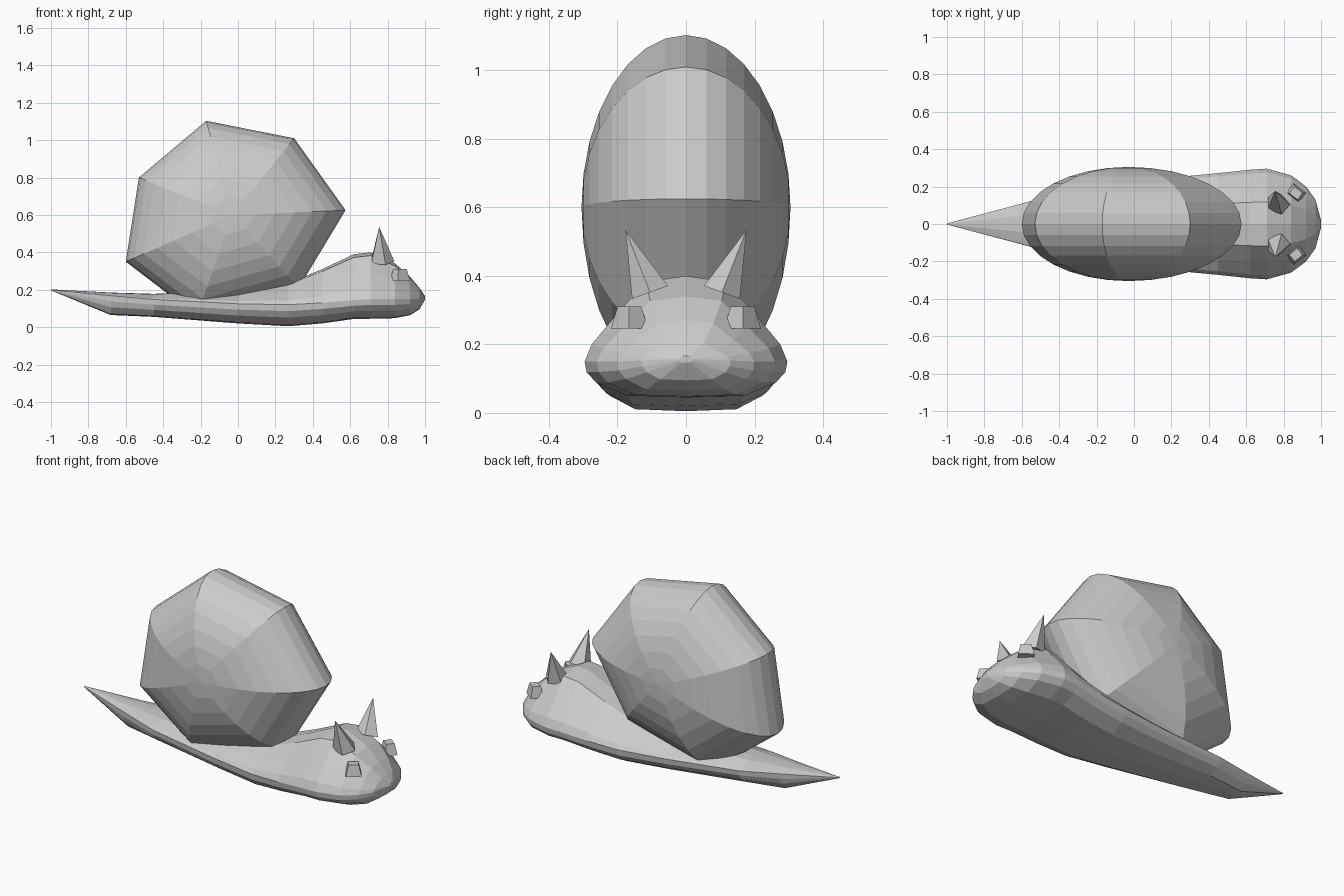
import bpy, bmesh, math
from mathutils import Vector, Matrix

if "Cube" in bpy.data.objects:
    bpy.data.objects.remove(bpy.data.objects["Cube"], do_unlink=True)

grey = bpy.data.materials.new("light_grey")
grey.use_nodes = True
COLOUR = (0.6, 0.6, 0.6, 1)
grey.diffuse_color = COLOUR
grey.node_tree.nodes["Principled BSDF"].inputs["Base Color"].default_value = COLOUR


def finish(name, bm):
    bmesh.ops.recalc_face_normals(bm, faces=bm.faces[:])
    mesh = bpy.data.meshes.new(name)
    bm.to_mesh(mesh)
    bm.free()
    mesh.materials.append(grey)
    ob = bpy.data.objects.new(name, mesh)
    bpy.context.collection.objects.link(ob)
    return ob


def loft(name, rings):
    """Skin a list of closed point rings and cap both ends."""
    bm = bmesh.new()
    rows = [[bm.verts.new(p) for p in ring] for ring in rings]
    n = len(rows[0])
    for a, b in zip(rows, rows[1:]):
        for i in range(n):
            j = (i + 1) % n
            bm.faces.new((a[i], a[j], b[j], b[i]))
    bm.faces.new(rows[0])
    bm.faces.new(rows[-1])
    return finish(name, bm)


# Body: bell-shaped section scaled along the length
half = [(0, 1), (.4, .93), (.7, .53), (.93, .2), (1, 0), (.98, -.3), (.88, -.6), (.58, -.95)]
section = half + [(0, -1)] + [(-y, z) for y, z in reversed(half[1:])]
# x, half width, bottom, widest height, top
stations = [
    (-1, .003, .196, .199, .202),
    (-.68, .088, .065, .168, .185),
    (-.45, .15, .055, .148, .178),
    (0, .215, .02, .125, .2),
    (.27, .255, .005, .12, .235),
    (.45, .272, .02, .13, .31),
    (.62, .29, .044, .145, .39),
    (.71, .296, .045, .15, .4),
    (.84, .26, .048, .15, .34),
    (.92, .2, .064, .15, .27),
    (.97, .13, .095, .153, .21),
    (1, .02, .147, .157, .167),
]
loft("body", [
    [(x, w * y, mid + z * ((top - mid) if z > 0 else (mid - low))) for y, z in section]
    for x, w, low, mid, top in stations])

# Shell: seven-sided outline shrinking to a pole on each side
outline = [(.575, .625), (.3, 1.01), (-.17, 1.103), (-.53, .8),
           (-.6, .35), (-.22, .06), (.325, .21)]
centre = Vector((-.03, .6))
STEPS = 16
shell_rings = []
for k in range(STEPS + 1):
    a = math.pi * k / STEPS
    r = max(math.sin(a), .004)
    pts = [centre + (Vector(p) - centre) * r for p in outline]
    shell_rings.append([(p.x, -.305 * math.cos(a), p.y) for p in pts])
loft("shell", shell_rings)

for side, label in ((1, "left"), (-1, "right")):
    # Horn: five-sided spike leaning outwards
    bm = bmesh.new()
    tip = bm.verts.new((.755, .177 * side, .535))
    base = []
    for i in range(5):
        a = 2 * math.pi * i / 5
        base.append(bm.verts.new((.768 + .068 * math.cos(a),
                                  side * (.105 + .055 * math.sin(a)),
                                  .352 - .02 * math.sin(a))))
    bm.faces.new(base)
    for i in range(5):
        bm.faces.new((base[i], base[(i + 1) % 5], tip))
    finish(label + "_horn", bm)

    # Eye: small block, narrower at the top, turned outwards
    bm = bmesh.new()
    bmesh.ops.create_cube(bm, size=1)
    for v in bm.verts:
        if v.co.z > 0:
            v.co.x *= .65
            v.co.y *= .65
    turn = Matrix.Rotation(math.radians(-38 * side), 4, 'Z')
    bm.transform(Matrix.Translation((.866, .165 * side, .278)) @ turn
                 @ Matrix.Diagonal((.085, .07, .064, 1)))
    finish(label + "_eye", bm)
